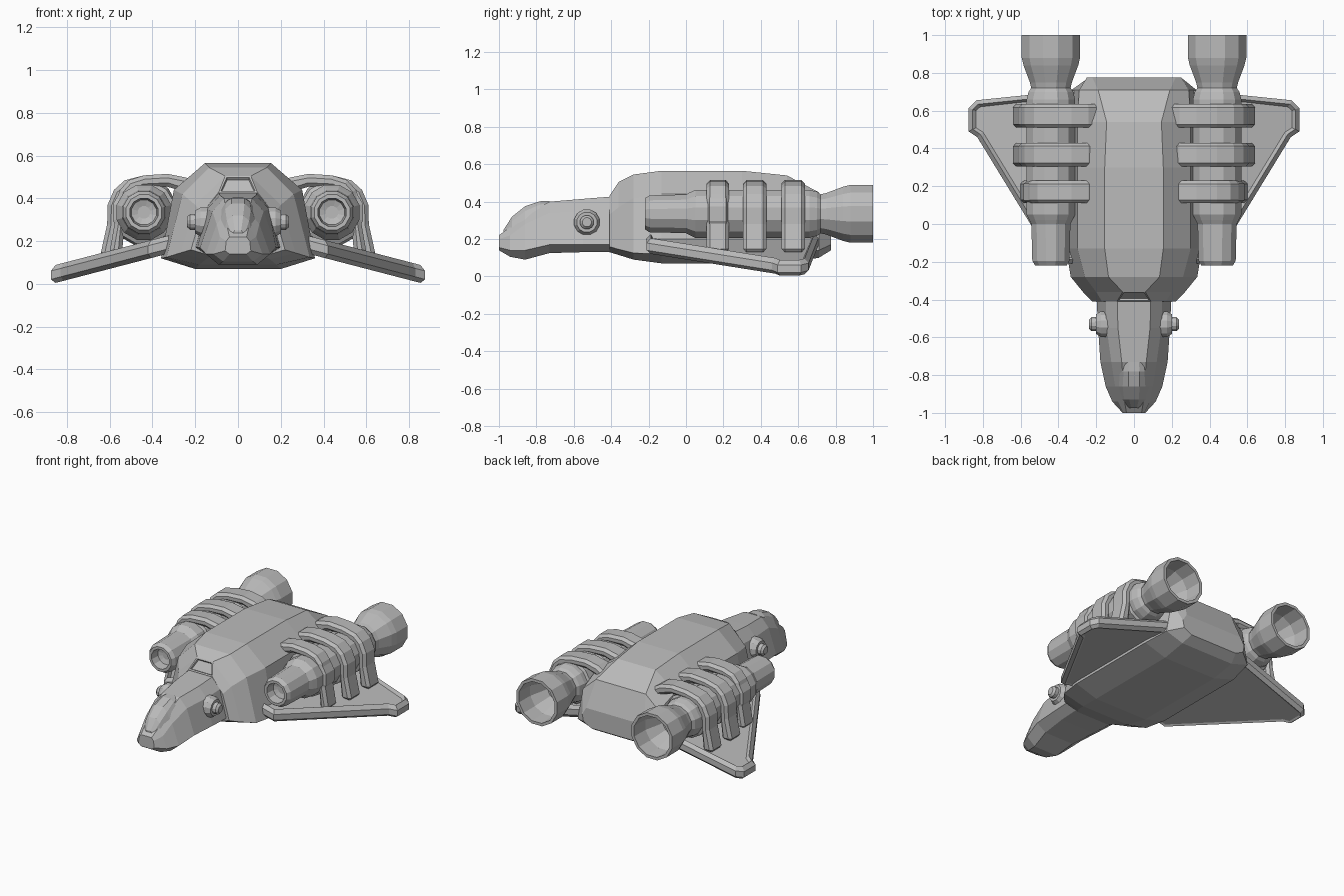
import bpy, bmesh, math
from mathutils import Vector

if "Cube" in bpy.data.objects:
    bpy.data.objects.remove(bpy.data.objects["Cube"])

grey = bpy.data.materials.new("hull_grey")
grey.diffuse_color = (0.5, 0.5, 0.5, 1)
grey.use_nodes = True
grey.node_tree.nodes["Principled BSDF"].inputs["Base Color"].default_value = grey.diffuse_color


def finish(name, bm, mirror=False, bevel=0):
    bmesh.ops.recalc_face_normals(bm, faces=bm.faces)
    me = bpy.data.meshes.new(name)
    bm.to_mesh(me)
    bm.free()
    me.materials.append(grey)
    ob = bpy.data.objects.new(name, me)
    bpy.context.collection.objects.link(ob)
    if bevel:
        b = ob.modifiers.new("bevel", 'BEVEL')
        b.width, b.segments, b.limit_method = bevel, 1, 'ANGLE'
        b.angle_limit = math.radians(50)
    if mirror:
        ob.modifiers.new("mirror", 'MIRROR')
    return ob


def skin(bm, rings):
    # closed rings joined by quads, capped at both ends
    vs = [[bm.verts.new(p) for p in r] for r in rings]
    n = len(vs[0])
    for a, b in zip(vs, vs[1:]):
        for i in range(n):
            bm.faces.new((a[i], a[(i + 1) % n], b[(i + 1) % n], b[i]))
    bm.faces.new(vs[0])
    bm.faces.new(vs[-1])
    bmesh.ops.recalc_face_normals(bm, faces=bm.faces)
    return bm


def loft(sections):
    # each section: y, then (z, half width) from the bottom to the top
    rings = []
    for y, *s in sections:
        rings.append([(x, y, z) for z, x in s] + [(-x, y, z) for z, x in reversed(s)])
    return skin(bmesh.new(), rings)


def lathe(profile, centre, axis, n=12):
    # profile: (radius, position along axis)
    rings = []
    for r, t in profile:
        ring = []
        for k in range(n):
            a = 2 * math.pi * (k + 0.5) / n
            c, s = r * math.cos(a), r * math.sin(a)
            off = Vector((c, t, s)) if axis == 'Y' else Vector((t, c, s))
            ring.append(Vector(centre) + off)
        rings.append(ring)
    return skin(bmesh.new(), rings)


# main hull with a recessed front vent
hull = loft([
    (-0.41, (.13, .12), (.16, .22), (.33, .17), (.43, .09)),
    (-0.36, (.115, .15), (.145, .27), (.37, .20), (.505, .06)),
    (-0.28, (.09, .18), (.125, .335), (.42, .26), (.545, .135)),
    (-0.13, (.07, .20), (.12, .36), (.44, .30), (.565, .155)),
    (0.30, (.07, .20), (.12, .36), (.44, .30), (.565, .155)),
    (0.54, (.07, .20), (.12, .36), (.43, .30), (.54, .145)),
    (0.71, (.10, .20), (.14, .33), (.36, .29), (.45, .19)),
    (0.775, (.14, .18), (.17, .24), (.22, .25), (.27, .22)),
])
hull.faces.ensure_lookup_table()
vent = [f for f in hull.faces if abs(f.calc_center_median().x) < .01
        and f.calc_center_median().z > .4 and f.calc_center_median().y < -.37]
bmesh.ops.inset_region(hull, faces=vent, thickness=.012, depth=0)
bmesh.ops.inset_region(hull, faces=vent, thickness=.005, depth=-.012)
finish("main_hull", hull)

# nose
finish("nose", loft([
    (-1.0, (.14, .04), (.155, .06), (.20, .055), (.22, .04)),
    (-0.94, (.105, .07), (.14, .115), (.22, .085), (.265, .05)),
    (-0.86, (.09, .09), (.14, .15), (.28, .10), (.335, .055)),
    (-0.73, (.125, .11), (.17, .178), (.34, .12), (.40, .065)),
    (-0.55, (.13, .13), (.17, .19), (.35, .145), (.415, .085)),
    (-0.36, (.13, .14), (.17, .20), (.36, .15), (.43, .09)),
]))

# canopy
finish("canopy", loft([
    (-0.975, (.20, .02), (.21, .035), (.23, .03), (.25, .015)),
    (-0.93, (.20, .045), (.24, .066), (.295, .052), (.32, .025)),
    (-0.86, (.25, .05), (.30, .082), (.35, .06), (.376, .03)),
    (-0.78, (.30, .05), (.35, .08), (.385, .055), (.402, .03)),
    (-0.73, (.34, .04), (.37, .06), (.392, .05), (.404, .025)),
]))

# round side pods on the nose
finish("side_pod", lathe([(.07, .10), (.07, .175), (.055, .20), (.038, .20),
                          (.038, .225), (.025, .238)], (0, -.53, .29), 'X'), True)

# engines: intake, casing and hollow nozzle in one turned profile
finish("engine", lathe([
    (.03, -.15), (.06, -.16), (.068, -.22), (.086, -.22), (.102, -.195), (.107, 0),
    (.118, .02), (.133, .05), (.133, .66), (.122, .70), (.108, .72), (.115, .75),
    (.15, .84), (.16, .88), (.16, 1.0), (.14, 1.0), (.138, .88), (.09, .76), (.03, .75),
], (.44, 0, .335), 'Y'), True)

# ribs arching from hull over each engine down to the wing
rib = [(.18, .46), (.24, .497), (.33, .515), (.44, .508), (.53, .485), (.58, .44),
       (.61, .37), (.612, .28), (.645, .13), (.57, .13), (.555, .26), (.55, .36),
       (.52, .42), (.44, .45), (.33, .455), (.25, .43), (.18, .38)]
for i, (y0, y1, shrink) in enumerate([(.11, .23, .04), (.305, .43, 0), (.51, .635, 0)]):
    def ring(y):
        return [(x - shrink * max(0, (x - .44) / .2), y, z) for x, z in rib]
    finish("engine_rib_%d" % (i + 1), skin(bmesh.new(), [ring(y0), ring(y1)]), True, .018)
    # round collar under each rib
    finish("engine_collar_%d" % (i + 1), lathe(
        [(.12, y0), (.15, y0 + .015), (.15, y1 - .015), (.12, y1)], (.44, 0, .335), 'Y'), True)

# drooping swept wings with raised rims
outline = [(.30, -.21), (.42, -.21), (.83, .46), (.875, .49), (.875, .615),
           (.835, .655), (.30, .71)]


def wing_ring(h):
    return [(x, y, .053 - .26 * (x - .83) + h) for x, y in outline]


wing = skin(bmesh.new(), [wing_ring(-.042), wing_ring(.042)])
caps = [f for f in wing.faces if len(f.verts) == len(outline)]
rim = list({e for f in caps for e in f.edges})
bmesh.ops.bevel(wing, geom=rim, offset=.022, segments=1, affect='EDGES')
wing.normal_update()
panels = sorted(wing.faces, key=lambda f: f.calc_area())[-2:]
for f in panels:
    up = f.normal.z > 0
    bmesh.ops.inset_region(wing, faces=[f], thickness=.015, depth=-.02 if up else -.006)
finish("wing", wing, True)
